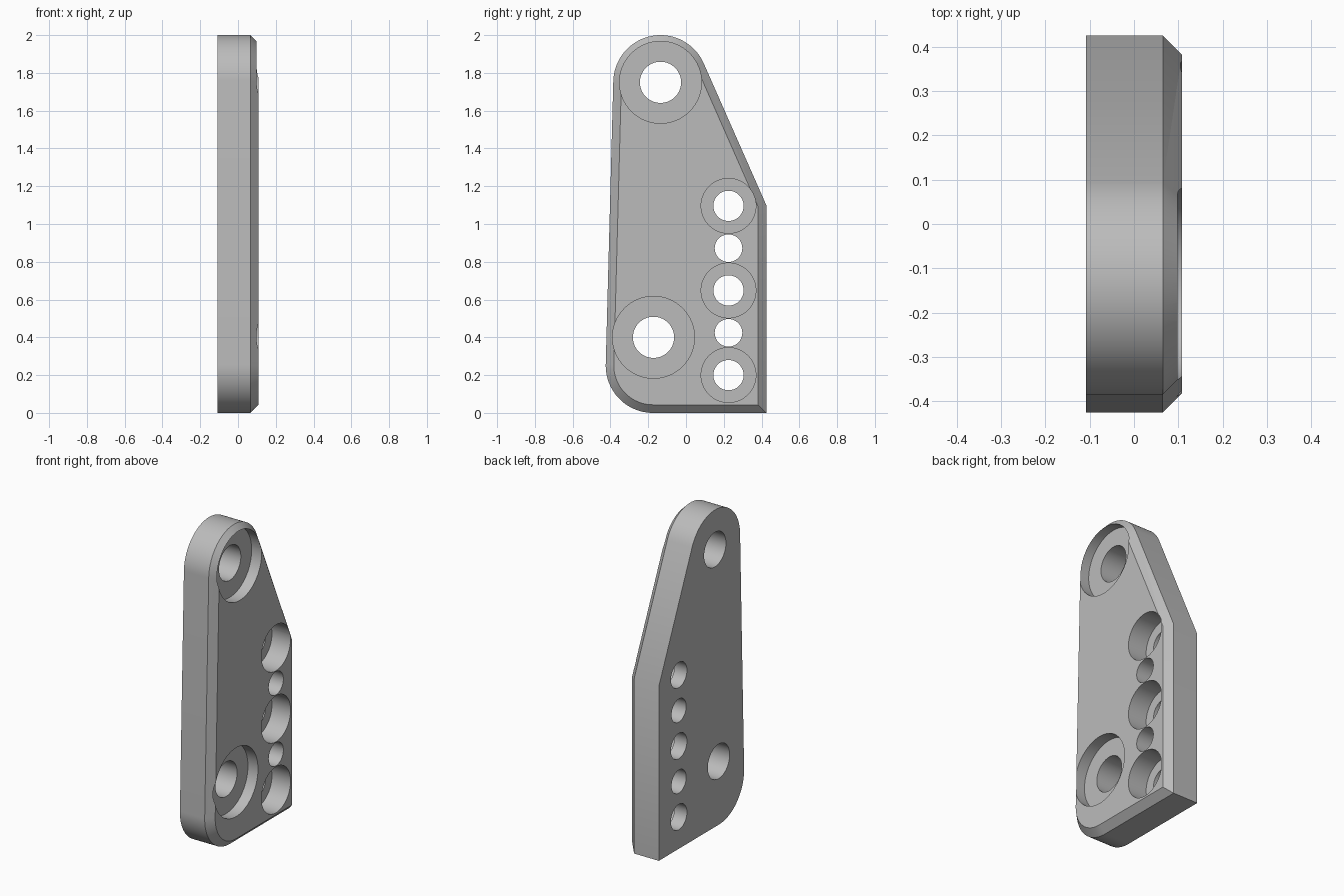
import bpy, bmesh, math
from mathutils import Vector, Matrix

if "Cube" in bpy.data.objects:
    bpy.data.objects.remove(bpy.data.objects["Cube"], do_unlink=True)

BACK, FACE, CHAMFER = -0.108, 0.108, 0.043

grey = bpy.data.materials.new("plain grey")
grey.use_nodes = True
grey.diffuse_color = (0.5, 0.5, 0.5, 1)
grey.node_tree.nodes["Principled BSDF"].inputs["Base Color"].default_value = (0.5, 0.5, 0.5, 1)


def make_object(name, bm):
    bmesh.ops.recalc_face_normals(bm, faces=bm.faces[:])
    mesh = bpy.data.meshes.new(name)
    bm.to_mesh(mesh)
    bm.free()
    mesh.materials.append(grey)
    obj = bpy.data.objects.new(name, mesh)
    bpy.context.collection.objects.link(obj)
    return obj


def arc(center, radius, start, end, steps):
    angles = [start + (end - start) * i / steps for i in range(steps + 1)]
    return [center + radius * Vector((math.cos(a), math.sin(a))) for a in angles]


# Outline in (y, z): rounded top, rounded lower front, sloped upper back
radius = 0.25
top_center, low_center = Vector((-0.135, 1.75)), Vector((-0.175, 0.25))
shoulder = Vector((0.425, 1.1))
to_shoulder = shoulder - top_center
slope_angle = math.atan2(to_shoulder.y, to_shoulder.x) + math.acos(radius / to_shoulder.length)
side = top_center - low_center
side_angle = math.atan2(side.y, side.x) + math.pi / 2
outline = [Vector((0.425, 0)), shoulder]
outline += arc(top_center, radius, slope_angle, side_angle, 40)
outline += arc(low_center, radius, side_angle, 1.5 * math.pi, 28)

# Plate with a chamfer around its outer face
bm = bmesh.new()
base = bm.faces.new([bm.verts.new((BACK, p.x, p.y)) for p in outline])
extruded = bmesh.ops.extrude_face_region(bm, geom=[base], use_keep_orig=True)
front_verts = [g for g in extruded["geom"] if isinstance(g, bmesh.types.BMVert)]
bmesh.ops.translate(bm, verts=front_verts, vec=(FACE - BACK, 0, 0))
bmesh.ops.recalc_face_normals(bm, faces=bm.faces[:])
rim = [e for e in bm.edges if all(v.co.x > 0 for v in e.verts)]
bmesh.ops.bevel(bm, geom=rim, offset=CHAMFER, offset_type='OFFSET',
                segments=1, affect='EDGES', profile=0.5)
plate = make_object("mounting_plate", bm)


def drill(y, z, r, x_from):
    """Cut a round hole from x_from out through the outer face."""
    depth = 0.3 - x_from
    bm = bmesh.new()
    place = Matrix.Translation((x_from + depth / 2, y, z)) @ Matrix.Rotation(math.pi / 2, 4, 'Y')
    bmesh.ops.create_cone(bm, cap_ends=True, segments=64, radius1=r, radius2=r,
                          depth=depth, matrix=place)
    cutter = make_object("hole_cutter", bm)
    cutter.hide_render = True
    mod = plate.modifiers.new("hole", 'BOOLEAN')
    mod.operation, mod.solver, mod.object = 'DIFFERENCE', 'EXACT', cutter
    bpy.context.view_layer.objects.active = plate
    bpy.ops.object.modifier_apply(modifier=mod.name)
    bpy.data.objects.remove(cutter, do_unlink=True)


# Two large holes with shallow counterbores
for y, z in ((-0.135, 1.75), (-0.172, 0.4)):
    drill(y, z, 0.217, FACE - 0.07)
    drill(y, z, 0.109, -0.3)

# Row of adjustment holes, alternately counterbored and plain
for i in range(5):
    z = 0.2 + i * 0.224
    if i % 2 == 0:
        drill(0.225, z, 0.145, FACE - 0.13)
    drill(0.225, z, 0.08 if i % 2 == 0 else 0.073, -0.3)

bpy.ops.object.select_all(action='DESELECT')
plate.select_set(True)
bpy.context.view_layer.objects.active = plate
bpy.ops.object.shade_smooth_by_angle(angle=math.radians(25))
